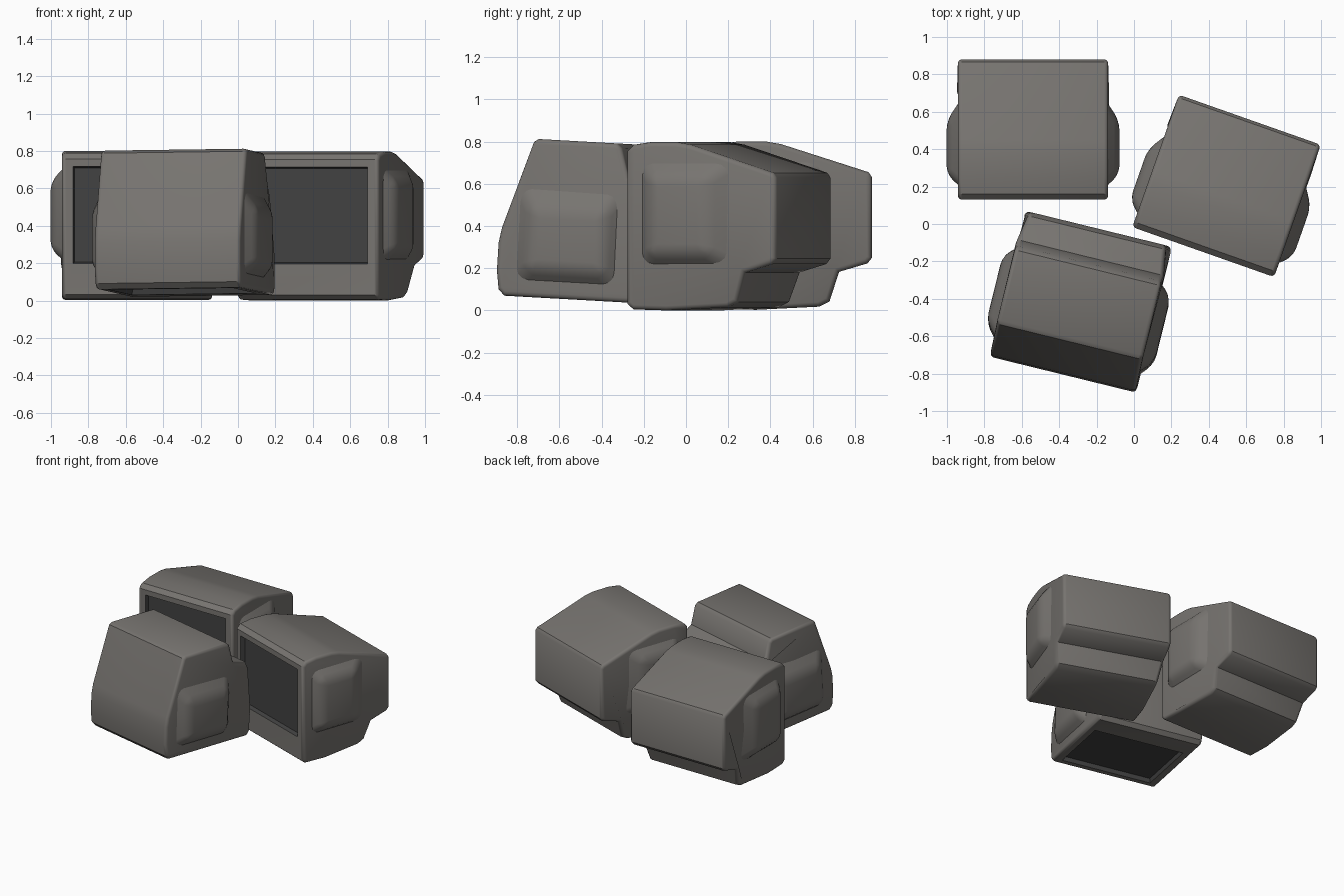
import bpy, bmesh, math
from mathutils import Matrix, Vector

if "Cube" in bpy.data.objects:
    bpy.data.objects.remove(bpy.data.objects["Cube"])


def material(name, col):
    m = bpy.data.materials.new(name)
    m.diffuse_color = (*col, 1)
    m.use_nodes = True
    m.node_tree.nodes["Principled BSDF"].inputs["Base Color"].default_value = m.diffuse_color
    return m


casing = material("warm grey plastic", (0.185, 0.175, 0.163))
glass = material("dark screen glass", (0.055, 0.055, 0.055))

# side profile of the casing (depth, height), front at depth 0
PROFILE = [(0, 0.03), (0.03, 0.005), (0.2, 0.0), (0.5, 0.015), (0.55, 0.04),
           (0.595, 0.18), (0.73, 0.22), (0.75, 0.245), (0.75, 0.63),
           (0.735, 0.652), (0.32, 0.785), (0.25, 0.797), (0.12, 0.798),
           (0.03, 0.785), (0, 0.755)]
HALF = 0.402


def finish(bm, name, mats, matrix, angle=35):
    bmesh.ops.recalc_face_normals(bm, faces=bm.faces)
    me = bpy.data.meshes.new(name)
    bm.to_mesh(me)
    bm.free()
    for m in mats:
        me.materials.append(m)
    ob = bpy.data.objects.new(name, me)
    bpy.context.collection.objects.link(ob)
    ob.matrix_world = matrix
    bpy.ops.object.select_all(action='DESELECT')
    ob.select_set(True)
    bpy.context.view_layer.objects.active = ob
    bpy.ops.object.shade_smooth_by_angle(angle=math.radians(angle))
    return ob


def build_casing(name, matrix):
    bm = bmesh.new()
    sides = []
    for s in (-1, 1):
        # the foot narrows slightly towards the back
        sides.append([bm.verts.new((s * (HALF - (0.025 if y > 0.45 and z < 0.1 else 0)), y, z))
                      for y, z in PROFILE])
    n = len(PROFILE)
    caps = [bm.faces.new(loop) for loop in sides]
    for i in range(n):
        j = (i + 1) % n
        bm.faces.new((sides[0][i], sides[0][j], sides[1][j], sides[1][i]))
    bmesh.ops.recalc_face_normals(bm, faces=bm.faces)
    rim = list({e for f in caps for e in f.edges})
    bmesh.ops.bevel(bm, geom=rim, offset=0.022, segments=3, profile=0.5,
                    affect='EDGES', clamp_overlap=True)
    bm.normal_update()
    # recessed screen cut into the front face
    front = max((f for f in bm.faces if f.normal.y < -0.95), key=lambda f: f.calc_area())
    bmesh.ops.inset_region(bm, faces=[front], thickness=0.03)
    for v in front.verts:
        v.co.x = math.copysign(0.342, v.co.x)
        v.co.z = 0.715 if v.co.z > 0.4 else 0.195
    before = set(bm.faces)
    bmesh.ops.inset_region(bm, faces=[front], thickness=0.012, depth=-0.03)
    for f in set(bm.faces) - before:
        f.material_index = 1
    front.material_index = 1
    finish(bm, name, [casing, glass], matrix)


def build_bulge(name, matrix, s):
    # soft raised pad on the side of the casing
    bm = bmesh.new()
    base = [(0.07, 0.21), (0.53, 0.21), (0.53, 0.71), (0.07, 0.71)]
    top = [(0.135, 0.27), (0.42, 0.27), (0.42, 0.63), (0.135, 0.63)]
    a = [bm.verts.new((s * 0.39, y, z)) for y, z in base]
    b = [bm.verts.new((s * 0.462, y, z)) for y, z in top]
    cap = bm.faces.new(b)
    for i in range(4):
        j = (i + 1) % 4
        bm.faces.new((a[i], a[j], b[j], b[i]))
    bmesh.ops.recalc_face_normals(bm, faces=bm.faces)
    edges = [e for e in bm.edges if any(v in b for v in e.verts)]
    bmesh.ops.bevel(bm, geom=edges, offset=0.045, segments=3, profile=0.5,
                    affect='EDGES', clamp_overlap=True)
    finish(bm, name, [casing], matrix, 50)


def rot(deg, axis):
    return Matrix.Rotation(math.radians(deg), 4, axis)


# two upright monitors and one lying on its screen
centre = Matrix.Translation((0, -0.375, -0.4))
placements = {
    "back_monitor": Matrix.Translation((-0.54, 0.13, 0.003)),
    "right_monitor": Matrix.Translation((0.37, -0.15, 0)) @ rot(-19.4, 'Z'),
    "fallen_monitor": Matrix.Translation((-0.285, -0.405, 0.42)) @ rot(-3.2, 'X')
    @ rot(-13.8, 'Z') @ rot(90, 'X') @ centre,
}
for name, mat in placements.items():
    build_casing(name + "_casing", mat)
    for s, side in ((-1, "left"), (1, "right")):
        build_bulge(f"{name}_{side}_pad", mat, s)
